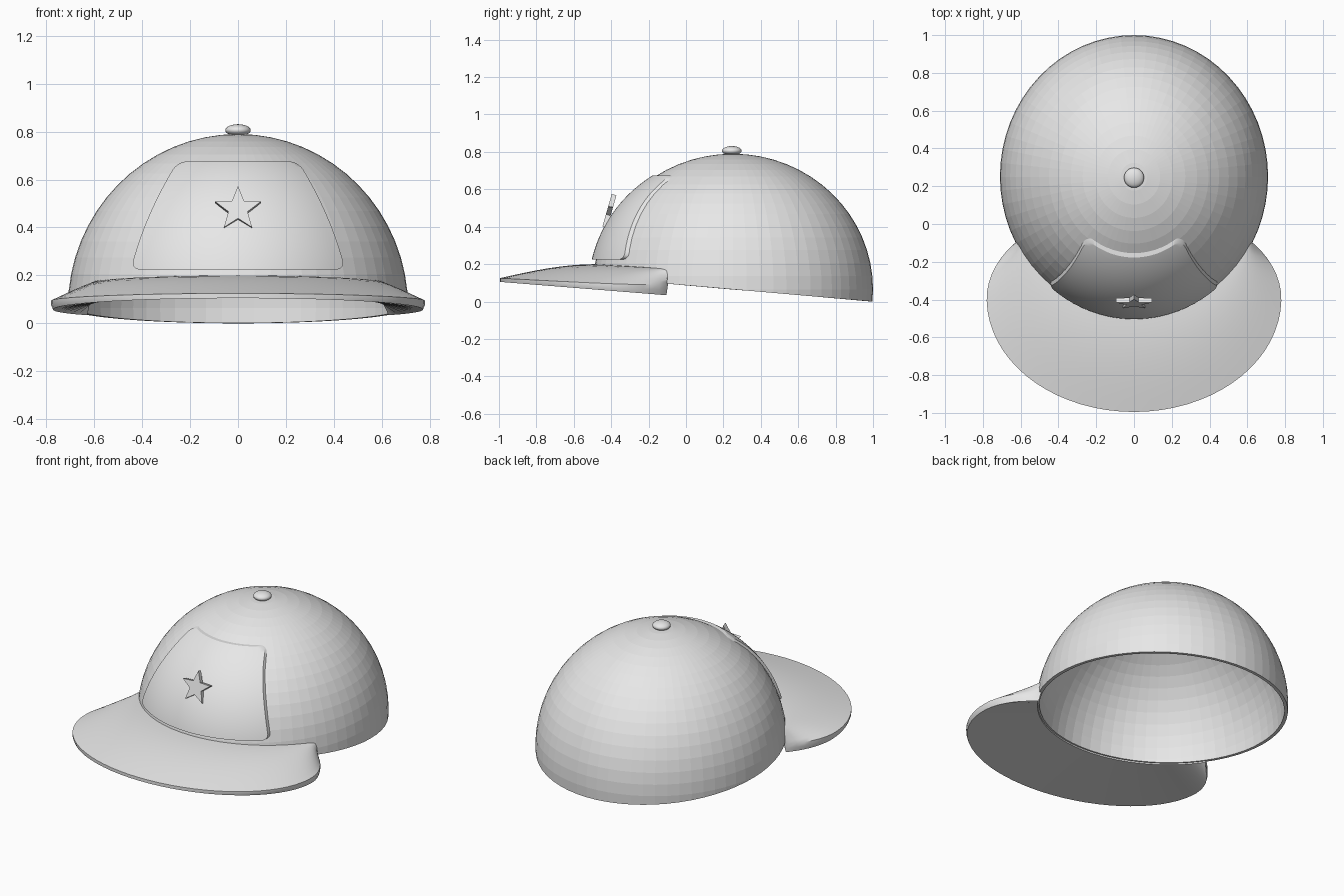
import bpy, bmesh
from math import sin, cos, pi, sqrt, radians
from mathutils import Matrix, Vector

cube = bpy.data.objects.get("Cube")
if cube:
    bpy.data.objects.remove(cube, do_unlink=True)

grey = bpy.data.materials.new("light grey cloth")
grey.use_nodes = True
COLOUR = (0.8, 0.8, 0.8, 1)
grey.diffuse_color = COLOUR
grey.node_tree.nodes["Principled BSDF"].inputs["Base Color"].default_value = COLOUR

CENTRE = Vector((0, 0.25, 0.065))
RX, RY, RZ = 0.71, 0.75, 0.725
SLOPE = 0.087          # the opening drops toward the back


def opening_z(y):
    return CENTRE.z - SLOPE * (y - CENTRE.y)


def dome_y(x, z):
    """Front surface of the crown at x, z."""
    rest = 1 - (x / RX) ** 2 - ((z - CENTRE.z) / RZ) ** 2
    return CENTRE.y - RY * sqrt(max(rest, 0))


def add_object(name, bm):
    bmesh.ops.recalc_face_normals(bm, faces=bm.faces[:])
    mesh = bpy.data.meshes.new(name)
    bm.to_mesh(mesh)
    bm.free()
    mesh.materials.append(grey)
    obj = bpy.data.objects.new(name, mesh)
    bpy.context.collection.objects.link(obj)
    return obj


def smooth(obj, degrees):
    bpy.ops.object.select_all(action='DESELECT')
    obj.select_set(True)
    bpy.context.view_layer.objects.active = obj
    bpy.ops.object.shade_smooth_by_angle(angle=radians(degrees))


def loft(name, sections):
    """Skin closed sections and cap both ends."""
    bm = bmesh.new()
    rings = [[bm.verts.new(p) for p in s] for s in sections]
    n = len(rings[0])
    for a, b in zip(rings, rings[1:]):
        for i in range(n):
            j = (i + 1) % n
            bm.faces.new((a[i], a[j], b[j], b[i]))
    bm.faces.new(rings[0])
    bm.faces.new(rings[-1])
    return add_object(name, bm)


# Crown: hollow half ellipsoid with a tilted opening
bm = bmesh.new()
bmesh.ops.create_uvsphere(bm, u_segments=64, v_segments=32, radius=1,
                          matrix=Matrix.Translation(CENTRE) @ Matrix.Diagonal((RX, RY, RZ, 1)))
bmesh.ops.bisect_plane(bm, geom=bm.verts[:] + bm.edges[:] + bm.faces[:], plane_co=CENTRE,
                       plane_no=(0, SLOPE, 1), clear_inner=True)
crown = add_object("crown", bm)
shell = crown.modifiers.new("shell", 'SOLIDIFY')
shell.thickness = 0.02
shell.offset = -1

# Button on top
bm = bmesh.new()
bmesh.ops.create_uvsphere(bm, u_segments=24, v_segments=12, radius=1,
                          matrix=Matrix.Translation((0, 0.245, 0.806))
                          @ Matrix.Diagonal((0.053, 0.053, 0.025, 1)))
smooth(add_object("top_button", bm), 40)

# Brim: wraps the front, arched on top and nearly flat below
T_END, U_END, STEPS = radians(125.5), radians(62), 48
sections = []
for k in range(STEPS + 1):
    f = 2 * k / STEPS - 1
    t, u = f * T_END, f * U_END
    depth = 0.6 if cos(t) > 0 else 0.5
    outer = Vector((0.78 * sin(t), -0.395 - depth * cos(t), 0))
    inner = Vector((RX * sin(u), CENTRE.y - RY * cos(u), 0))
    inner_low = CENTRE + (inner - CENTRE) * 0.985
    inner_top = CENTRE + (inner - CENTRE) * 0.965
    low = 0.105 - 0.08 * (outer.y + 0.995)
    rim = low + 0.02 + 0.035 * abs(f) ** 2
    top = 0.2 - 0.025 * f * f
    ring = [(inner_low.x, inner_low.y, opening_z(inner_low.y) - 0.008),
            (outer.x * 0.99, outer.y, low),
            (outer.x, outer.y, (low + rim) / 2)]
    for s in range(9):
        p = outer.lerp(inner_top, s / 8)
        ring.append((p.x, p.y, rim + (top - rim) * sin(s / 8 * pi / 2)))
    sections.append(ring)
smooth(loft("brim", sections), 30)

# Front panel: raised rounded trapezoid following the crown
LOW, HIGH, ROUND = 0.225, 0.675, 0.035
ROWS, COLS = 28, 28
sections = []
for r in range(ROWS + 1):
    z = LOW + (HIGH - LOW) * (1 - cos(pi * r / ROWS)) / 2
    h = (z - LOW) / (HIGH - LOW)
    half = 0.447 - 0.11 * h - 0.085 * h * h
    edge = min(z - LOW, HIGH - z)
    if edge < ROUND:
        half -= ROUND - sqrt(ROUND ** 2 - (ROUND - edge) ** 2)
    xs = [half * (2 * c / COLS - 1) for c in range(COLS + 1)]
    front = [(x, dome_y(x, z) - 0.022, z) for x in xs]
    back = [(x, dome_y(x, z) + 0.008, z) for x in reversed(xs)]
    sections.append(front + back)
smooth(loft("front_panel", sections), 30)

# Star badge, leaning back against the panel
place = Matrix.Translation((0, -0.412, 0.475)) @ Matrix.Rotation(radians(-16), 4, 'X')
sections = []
for y in (-0.013, 0.013):
    ring = []
    for i in range(10):
        r = 0.1 if i % 2 == 0 else 0.042
        ring.append(place @ Vector((r * sin(pi * i / 5), y, r * cos(pi * i / 5))))
    sections.append(ring)
loft("star_badge", sections)
